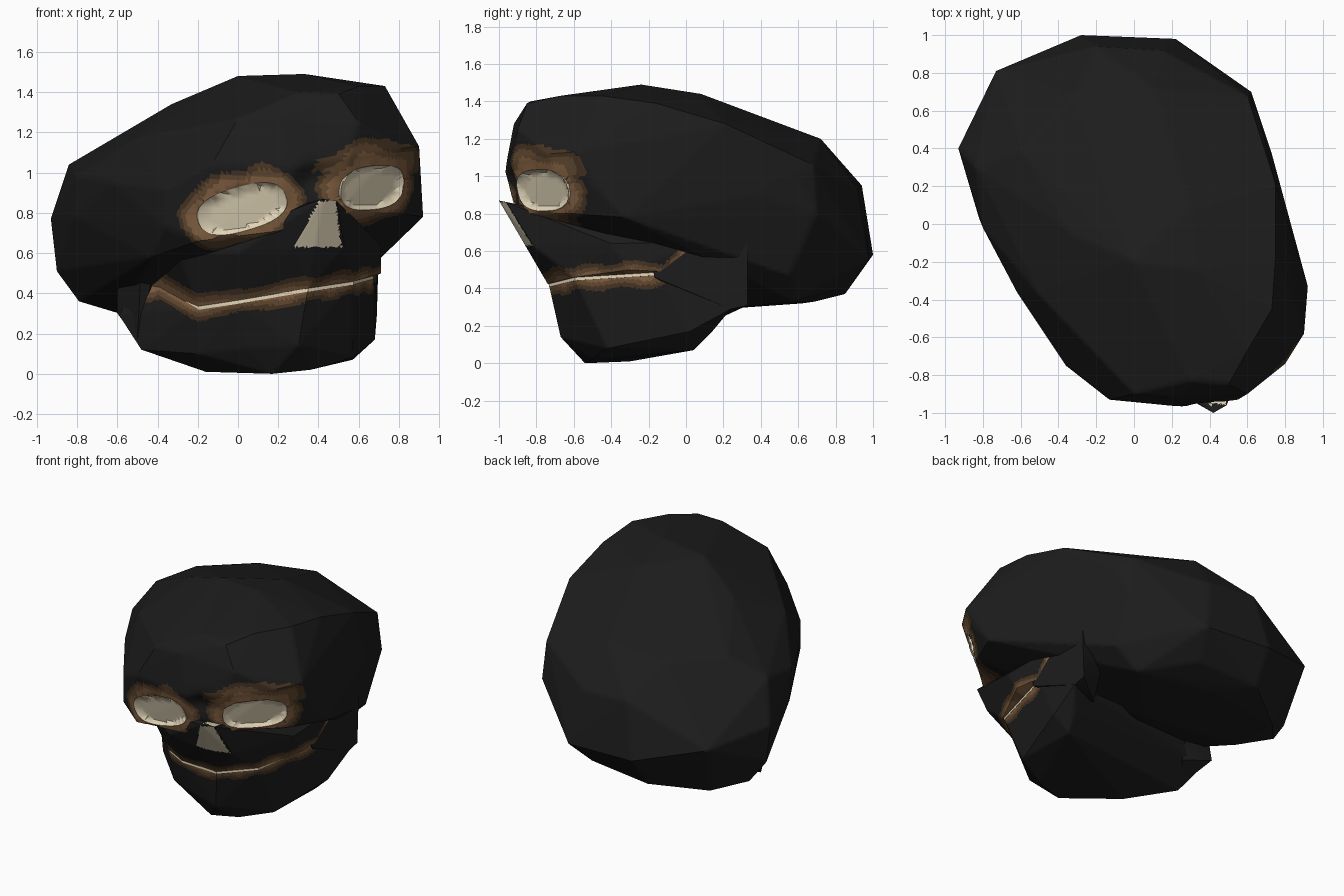
import bpy, bmesh, math
from mathutils import Vector

# --- materials, one per flat colour ---
def mat(name, rgb):
    m = bpy.data.materials.new(name)
    m.diffuse_color = (*rgb, 1)
    return m

MATS = [mat("charcoal_black", (0.012, 0.012, 0.012)),
        mat("dark_brown", (0.065, 0.036, 0.017)),
        mat("mid_brown", (0.13, 0.07, 0.032)),
        mat("light_brown", (0.23, 0.12, 0.055)),
        mat("bone_cream", (0.76, 0.67, 0.48))]

# --- eye sockets: centre, sideways axis, half width, half height ---
EYES = [(Vector((0.02, -0.89, 0.82)), Vector((0.95, -0.14, 0.28)).normalized(), 0.23, 0.108),
        (Vector((0.655, -0.75, 0.925)), Vector((0.8, 0.6, 0.05)).normalized(), 0.205, 0.11)]

def eye_frame(axis):
    inward = Vector((0, 0, 1)).cross(axis).normalized()
    return inward, axis.cross(inward).normalized()

def eye_distance(p, eye):
    """1 on the socket rim, smaller inside; large if far from the face."""
    c, axis, hw, hh = eye
    inward, up = eye_frame(axis)
    d = p - c
    if abs(d.dot(inward)) > 0.25:
        return 99
    a = abs(d.dot(axis)) / hw
    b = abs(d.dot(up)) / hh
    return (a ** 2.6 + b ** 2.6) ** (1 / 2.6)

def mouth_height(p):
    z = 0.36 + 0.165 * p.x
    z += min(0.14, max(0, -0.2 - p.x) * 0.75)
    z += min(0.14, max(0, p.y + 0.12)) * (1.0 if p.x > 0 else 0)
    return z

def eye_colour(p):
    # rings round the eyes, with a little ragged variation
    wob = 0.012 * math.sin(23 * p.x + 17 * p.z) + 0.01 * math.sin(31 * p.z - 19 * p.y)
    for eye in EYES:
        d = eye_distance(p, eye)
        if d < 1:
            return 4
        off = p - eye[0]
        gap = off.length * (1 - 1 / d)
        if eye is EYES[1] and off.z > 0.08:     # stain climbs the outer brow
            gap *= 0.7
        for lim, idx in ((0.045, 3), (0.075, 2), (0.1, 1)):
            if gap < lim + wob:
                return idx
    return 0

def jaw_colour(p):
    # nose opening
    t = (p.z - 0.63) / 0.23
    if 0 < t < 1 and p.y < -0.78 and 0.275 + 0.13 * t < p.x < 0.515 - 0.03 * t:
        return 4
    # stained lips of the mouth
    if p.y < (0.15 if p.x > 0.3 else -0.08):
        d = abs(p.z - mouth_height(p)) + 0.01 * math.sin(23 * p.x + 19 * p.y)
        for lim, idx in ((0.018, 3), (0.04, 2), (0.062, 1)):
            if d < lim:
                return idx
    return 0

def refine(bm, detail):
    for _ in range(7):
        longs = [e for e in bm.edges if e.calc_length() > detail]
        if not longs:
            break
        bmesh.ops.subdivide_edges(bm, edges=longs, cuts=1)
        bmesh.ops.triangulate(bm, faces=[f for f in bm.faces if len(f.verts) > 3])

def snap_rims(bm):
    """Pull nearby points onto the socket rims for clean edges."""
    for v in bm.verts:
        for eye in EYES:
            d = eye_distance(v.co, eye)
            if 0.86 < d < 1.14:
                inward = eye_frame(eye[1])[0]
                off = v.co - eye[0]
                depth = inward * off.dot(inward)
                v.co = eye[0] + depth + (off - depth) / d

def sink_face(bm):
    """Sink the eye sockets and the hollow at the nose root."""
    root = Vector((0.38, -0.97, 0.96))
    for v in bm.verts:
        q = (v.co - root).length / 0.08
        v.co += Vector((-0.02, 0.05, 0)) * math.exp(-q * q)
        for eye in EYES:
            if eye_distance(v.co, eye) < 0.9:
                v.co += eye_frame(eye[1])[0] * 0.025
                break

# --- helper: faceted solid spanned by a few points, refined for colouring ---
def solid(name, points, detail=0.035, rule=None, plain=0):
    bm = bmesh.new()
    for p in points:
        bm.verts.new(p)
    bmesh.ops.convex_hull(bm, input=bm.verts)
    bmesh.ops.delete(bm, geom=[v for v in bm.verts if not v.link_faces], context='VERTS')
    bmesh.ops.recalc_face_normals(bm, faces=bm.faces)
    if rule:
        refine(bm, detail)
    if rule is eye_colour:
        snap_rims(bm)
    for f in bm.faces:
        f.material_index = rule(f.calc_center_median()) if rule else plain
    if rule is eye_colour:
        sink_face(bm)
    me = bpy.data.meshes.new(name)
    bm.to_mesh(me)
    bm.free()
    for m in MATS:
        me.materials.append(m)
    ob = bpy.data.objects.new(name, me)
    bpy.context.collection.objects.link(ob)
    bpy.ops.object.select_all(action='DESELECT')
    ob.select_set(True)
    bpy.context.view_layer.objects.active = ob
    bpy.ops.object.shade_smooth_by_angle(angle=math.radians(40))

# --- cranium: crown, sides, back, base, brow and cheekbones ---
crown = [(0, -0.2, 1.48), (0.33, -0.24, 1.49), (0.73, -0.45, 1.43), (0.6, -0.67, 1.43),
         (0.5, -0.85, 1.39), (0.3, -0.83, 1.4), (0.3, 0.08, 1.44), (-0.33, -0.05, 1.34),
         (0.1, 0.72, 1.2), (-0.32, 0.68, 1.16), (-0.6, 0.4, 1.17), (-0.5, -0.38, 1.17)]
sides = [(-0.84, 0.3, 1.04), (-0.93, 0.4, 0.77), (-0.9, 0.4, 0.51), (-0.79, 0.43, 0.36),
         (-0.73, 0.81, 0.7), (-0.82, 0.03, 0.78), (-0.8, -0.02, 0.98), (-0.62, -0.36, 0.95),
         (0.62, 0.7, 0.8), (0.6, 0.68, 1.06), (0.66, 0.58, 1.03), (0.75, 0.21, 1.28),
         (0.75, -0.16, 1.39), (0.73, 0.37, 0.9), (0.82, 0, 1.0), (0.83, -0.25, 1.2)]
back = [(-0.28, 1.0, 0.58), (0.22, 0.98, 0.56), (-0.2, 0.94, 0.95), (0.15, 0.92, 0.93),
        (-0.3, 0.85, 0.37), (0.15, 0.82, 0.4), (-0.59, 0.3, 0.3), (0.6, 0.55, 0.47),
        (0.45, 0.57, 0.33), (-0.1, 0.69, 0.33), (0.1, 0.2, 0.29), (-0.62, 0.62, 0.32)]
face = [(0, -0.9, 1.27), (0.2, -0.92, 1.28), (0.6, -0.9, 1.25), (-0.13, -0.93, 1.04),
        (0.28, -0.97, 1.02), (0.55, -0.93, 1.08), (0.8, -0.74, 1.12), (0.9, -0.58, 1.13),
        (0.9, -0.5, 0.95), (0.92, -0.33, 0.78), (0.8, -0.6, 0.8), (0.5, -0.87, 0.8),
        (0.2, -0.88, 0.71), (-0.2, -0.83, 0.66), (-0.36, -0.75, 0.73), (-0.36, -0.75, 0.91),
        (-0.43, -0.57, 0.58)]
solid("cranium", crown + sides + back + face, rule=eye_colour)

# --- mouth outline shared by both jaws ---
mouth = [(-0.52, 0.0, 0.46), (-0.39, -0.22, 0.44), (-0.2, -0.48, 0.33), (0, -0.62, 0.36),
         (0.35, -0.74, 0.42), (0.58, -0.6, 0.455), (0.69, -0.12, 0.485)]

def shifted(dz, s=1.0):
    return [(0.1 + (x - 0.1) * s, -0.2 + (y + 0.2) * s, z + dz) for x, y, z in mouth]

# --- upper jaw with the nose ridge ---
solid("upper_jaw", shifted(0.005) + [
    (0.42, -1.0, 0.87), (0.49, -0.96, 0.86), (0.27, -0.85, 0.62), (0.53, -0.81, 0.62),
    (0, -0.76, 0.6), (-0.3, -0.55, 0.6), (0.71, -0.4, 0.64), (0.71, -0.3, 0.5),
    (0.7, 0.1, 0.65), (-0.5, 0, 0.6)], 0.025, jaw_colour)

# --- lower jaw ---
solid("lower_jaw", shifted(-0.005, 0.985) + [
    (0.17, -0.54, 0), (0.36, -0.5, 0.02), (-0.16, -0.3, 0.01), (0.3, -0.67, 0.14),
    (0.05, -0.57, 0.13), (-0.2, -0.42, 0.1), (0.57, -0.42, 0.08), (0.57, 0.04, 0.07),
    (0.68, 0.02, 0.17), (0.6, 0.14, 0.17), (0.69, 0.24, 0.29), (-0.48, -0.14, 0.12),
    (-0.59, -0.02, 0.29)], 0.025, jaw_colour)

# --- rear branches of the lower jaw ---
solid("jaw_branch_left", [
    (0.7, -0.02, 0.63), (0.7, 0.33, 0.64), (0.69, 0.33, 0.31), (0.69, 0.24, 0.29),
    (0.69, -0.17, 0.46), (0.69, -0.18, 0.54), (0.45, -0.05, 0.66), (0.5, 0.33, 0.62),
    (0.5, 0.2, 0.25)])
solid("jaw_branch_right", [
    (-0.48, -0.2, 0.55), (-0.6, 0, 0.55), (-0.6, 0.05, 0.3), (-0.5, -0.12, 0.17),
    (-0.42, -0.17, 0.5), (-0.4, 0.05, 0.5), (-0.4, 0, 0.25)])

# --- pale tooth line in the gap of the mouth ---
solid("tooth_line", shifted(0.012, 0.987) + shifted(-0.012, 0.987), plain=4)
